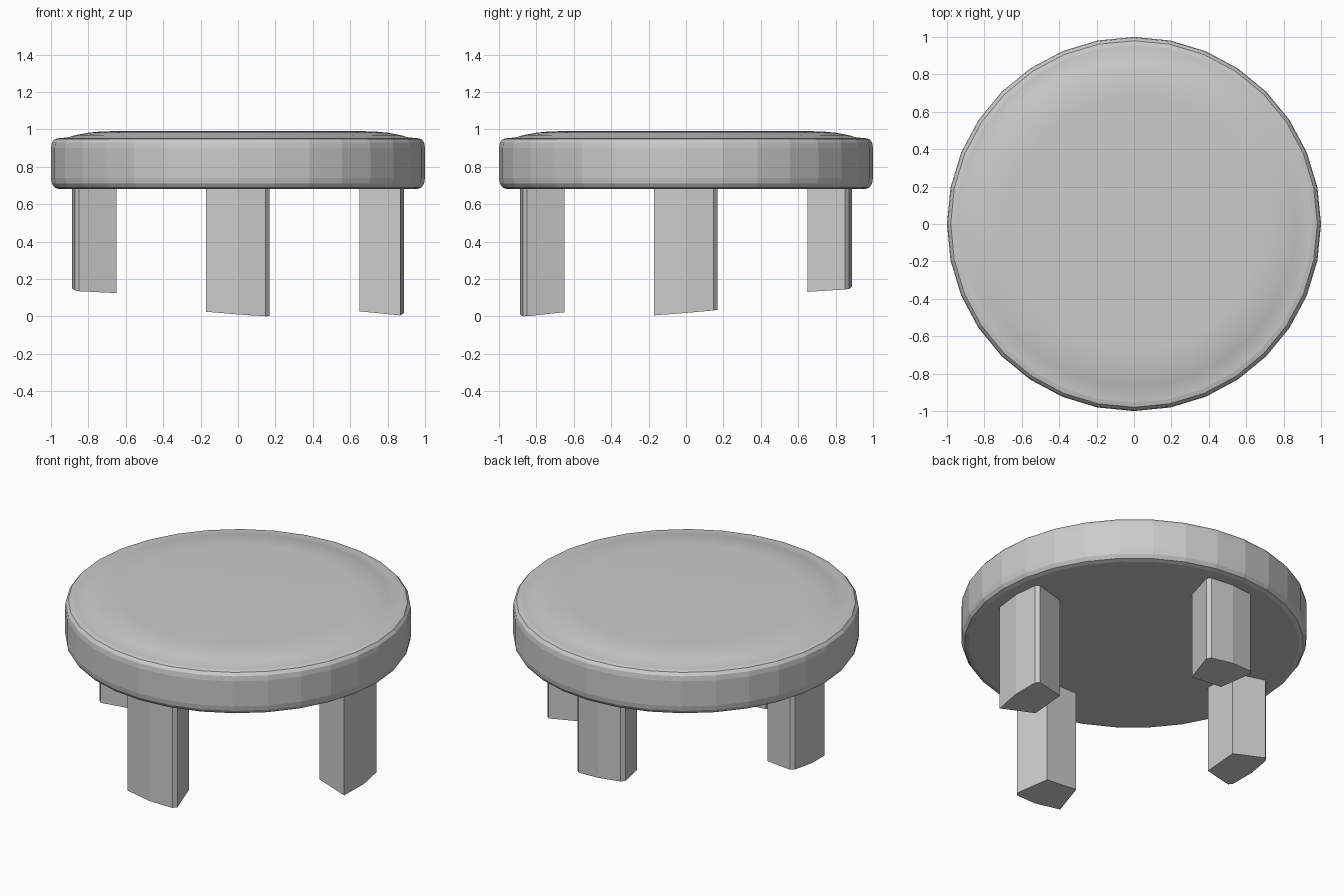
import bpy, bmesh
from math import sin, cos, pi, radians

if "Cube" in bpy.data.objects:
    bpy.data.objects.remove(bpy.data.objects["Cube"])

SIDES = 32


def make_object(name, bm):
    bmesh.ops.recalc_face_normals(bm, faces=bm.faces[:])
    mesh = bpy.data.meshes.new(name)
    bm.to_mesh(mesh)
    bm.free()
    obj = bpy.data.objects.new(name, mesh)
    bpy.context.collection.objects.link(obj)
    return obj


def lathe(name, profile, smooth_above=None):
    """Revolve (radius, z) points around z and cap both ends."""
    bm = bmesh.new()
    rings = [[bm.verts.new((r * cos(2 * pi * i / SIDES), r * sin(2 * pi * i / SIDES), z))
              for i in range(SIDES)] for r, z in profile]
    for a, b in zip(rings, rings[1:]):
        for i in range(SIDES):
            j = (i + 1) % SIDES
            f = bm.faces.new((a[i], a[j], b[j], b[i]))
            f.smooth = smooth_above is not None and f.calc_center_median().z > smooth_above
    bm.faces.new(rings[0][::-1])
    top = bm.faces.new(rings[-1])
    top.smooth = smooth_above is not None
    return make_object(name, bm)


def floor_height(x, y):
    """Slanted plane on which all the legs are cut off."""
    return 0.085 - 0.075 * x + 0.084 * y


def leg(name, angle, chamfer_neg, chamfer_pos):
    """Ring-sector leg; outline is (tangent, radius), outer wall curved."""
    outline = [(-0.11, 0.65)]
    outline += [(-0.168, 0.85), (-0.148, 0.872)] if chamfer_neg else [(-0.172, 0.868)]
    outline += [(0.0, 0.888)]
    outline += [(0.148, 0.872), (0.168, 0.85)] if chamfer_pos else [(0.172, 0.868)]
    outline += [(0.11, 0.65)]
    c, s = cos(radians(angle)), sin(radians(angle))
    bm = bmesh.new()
    low, high = [], []
    for t, r in outline:
        x, y = r * c - t * s, r * s + t * c
        low.append(bm.verts.new((x, y, floor_height(x, y))))
        high.append(bm.verts.new((x, y, 0.685)))
    n = len(outline)
    bm.faces.new(low)
    bm.faces.new(high)
    for i in range(n):
        j = (i + 1) % n
        bm.faces.new((low[i], low[j], high[j], high[i]))
    return make_object(name, bm)


# Round seat: rounded rim with a gently raised top
lathe("seat", [
    (0.955, 0.68), (0.98, 0.688), (0.995, 0.71), (1.0, 0.74),
    (1.0, 0.90), (0.995, 0.93), (0.98, 0.948), (0.955, 0.954), (0.915, 0.956),
    (0.87, 0.969), (0.80, 0.982), (0.73, 0.989), (0.68, 0.99)], smooth_above=0.953)

# Four legs, trimmed along a slanted plane
leg("front_leg", -90, False, True)
leg("right_leg", 0, False, True)
leg("back_leg", 90, True, True)
leg("left_leg", 180, True, True)
